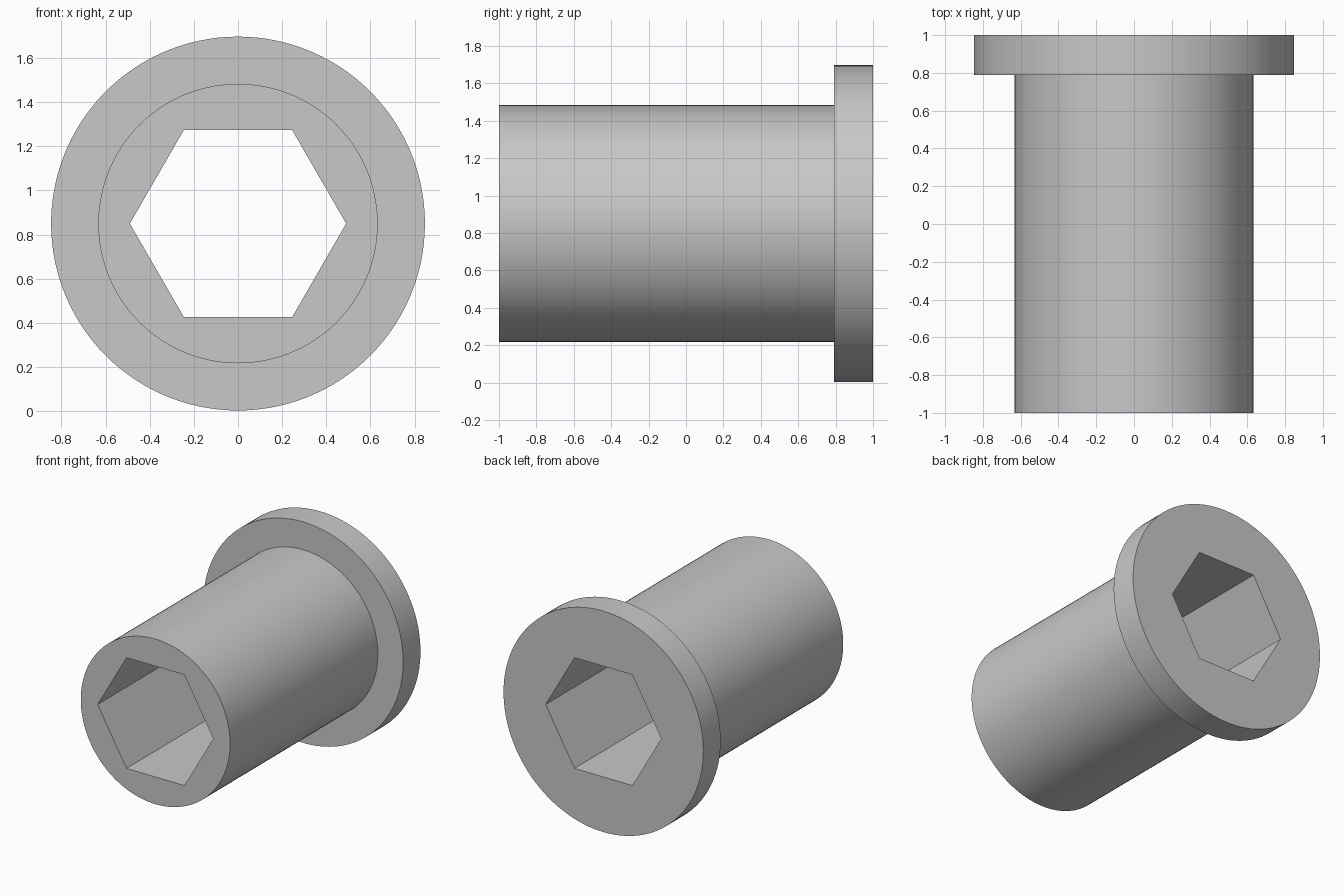
import bpy, bmesh
from math import cos, pi, radians, sin

cube = bpy.data.objects.get("Cube")
if cube:
    bpy.data.objects.remove(cube, do_unlink=True)

SEGMENTS = 120
AXIS_Z = 0.85
BODY_R, FLANGE_R, HEX_R = 0.633, 0.847, 0.49
FRONT, STEP, BACK = -1.0, 0.79, 1.0

grey = bpy.data.materials.new("plain grey")
grey.use_nodes = True
colour = (0.58, 0.58, 0.58, 1)
grey.diffuse_color = colour
grey.node_tree.nodes["Principled BSDF"].inputs["Base Color"].default_value = colour


def circle(radius):
    return lambda a: radius


def hexagon(radius):
    # distance from the axis to the hexagon's edge, corners on the x axis
    return lambda a: radius * cos(pi / 6) / cos(a % (pi / 3) - pi / 6)


def add_ring(bm, outline, y):
    ring = []
    for i in range(SEGMENTS):
        a = 2 * pi * i / SEGMENTS
        r = outline(a)
        ring.append(bm.verts.new((r * cos(a), y, r * sin(a))))
    return ring


# Closed cross-section: round body, flange, then back through the hex bore
sections = [
    (circle(BODY_R), FRONT), (circle(BODY_R), STEP),
    (circle(FLANGE_R), STEP), (circle(FLANGE_R), BACK),
    (hexagon(HEX_R), BACK), (hexagon(HEX_R), FRONT),
]
bm = bmesh.new()
rings = [add_ring(bm, outline, y) for outline, y in sections]
for ring, following in zip(rings, rings[1:] + rings[:1]):
    for i in range(SEGMENTS):
        j = (i + 1) % SEGMENTS
        bm.faces.new((ring[i], ring[j], following[j], following[i]))
bmesh.ops.recalc_face_normals(bm, faces=bm.faces)

mesh = bpy.data.meshes.new("flanged_sleeve")
bm.to_mesh(mesh)
bm.free()
mesh.materials.append(grey)
sleeve = bpy.data.objects.new("flanged_sleeve", mesh)
sleeve.location.z = AXIS_Z
bpy.context.collection.objects.link(sleeve)

# Smooth round walls, crisp rims and hex corners
bpy.ops.object.select_all(action="DESELECT")
sleeve.select_set(True)
bpy.context.view_layer.objects.active = sleeve
bpy.ops.object.shade_smooth_by_angle(angle=radians(30))
